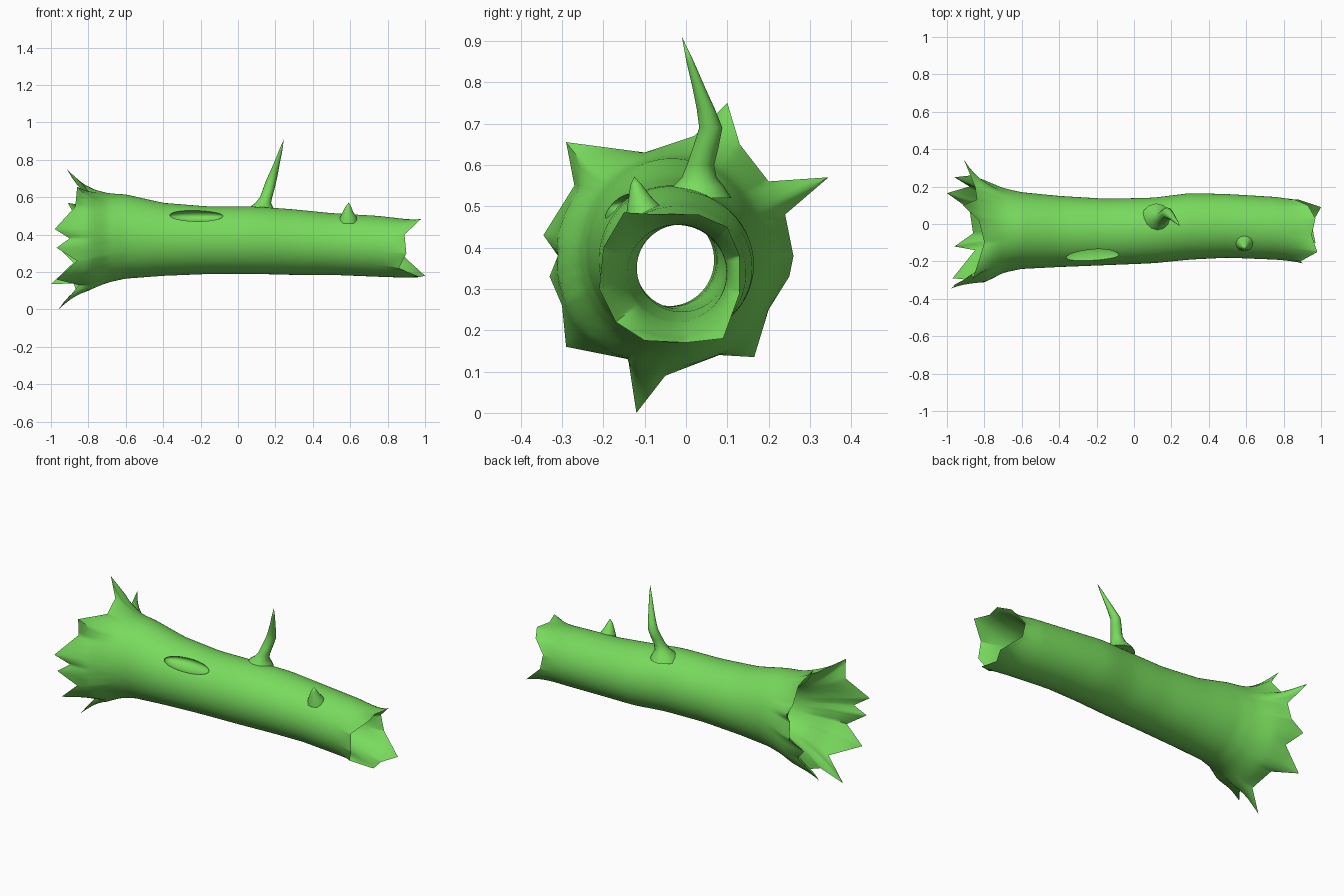
import bpy, bmesh, math
from mathutils import Vector

if "Cube" in bpy.data.objects:
    bpy.data.objects.remove(bpy.data.objects["Cube"])

N = 180  # samples around the trunk

mat = bpy.data.materials.new("green_wood")
mat.diffuse_color = (0.19, 0.71, 0.11, 1)
mat.use_nodes = True
mat.node_tree.nodes["Principled BSDF"].inputs["Base Color"].default_value = mat.diffuse_color

# trunk outline along its length: x, ymin, ymax, zmin, zmax, hollow ratio
STATIONS = [
    (-0.88, -0.31, 0.23, 0.11, 0.635, 0.84), (-0.80, -0.31, 0.22, 0.115, 0.635, 0.78),
    (-0.70, -0.26, 0.19, 0.145, 0.62, 0.70), (-0.60, -0.24, 0.17, 0.165, 0.615, 0.64),
    (-0.40, -0.23, 0.15, 0.18, 0.57, 0.62), (-0.15, -0.22, 0.135, 0.19, 0.55, 0.62),
    (0.10, -0.21, 0.14, 0.19, 0.55, 0.62), (0.30, -0.19, 0.165, 0.185, 0.535, 0.62),
    (0.50, -0.18, 0.16, 0.185, 0.515, 0.64), (0.75, -0.19, 0.145, 0.175, 0.50, 0.72),
    (0.90, -0.20, 0.13, 0.17, 0.485, 0.84)]

# splintered rims as (y, z, x) around the trunk
LEFT = [
    (0.26, 0.38, -0.87), (0.24, 0.48, -0.86), (0.345, 0.57, -0.91), (0.20, 0.56, -0.85),
    (0.13, 0.65, -0.84), (0.10, 0.75, -0.915), (0.02, 0.67, -0.83), (-0.10, 0.63, -0.80),
    (-0.29, 0.655, -0.86), (-0.27, 0.55, -0.87), (-0.345, 0.43, -0.98), (-0.31, 0.38, -0.90),
    (-0.33, 0.33, -0.97), (-0.30, 0.26, -0.86), (-0.29, 0.16, -0.97), (-0.14, 0.13, -0.85),
    (-0.12, 0.00, -0.96), (-0.05, 0.09, -0.86), (0.08, 0.14, -0.88), (0.165, 0.135, -1.0),
    (0.20, 0.25, -0.88), (0.25, 0.33, -0.96)]
RIGHT = [
    (0.09, 0.18, 1.0), (0.13, 0.29, 0.88), (0.13, 0.38, 0.86), (0.10, 0.45, 0.93),
    (0.03, 0.48, 0.97), (-0.06, 0.48, 0.95), (-0.15, 0.485, 0.98), (-0.20, 0.40, 0.89),
    (-0.21, 0.30, 0.90), (-0.17, 0.22, 0.86), (-0.10, 0.175, 0.97), (0.0, 0.17, 0.95)]


def body(x, a, inner):
    """Point on the trunk wall at length x and angle a."""
    xc = min(max(x, STATIONS[0][0]), STATIONS[-1][0])
    for p, q in zip(STATIONS, STATIONS[1:]):
        if xc <= q[0]:
            f = (xc - p[0]) / (q[0] - p[0])
            y0, y1, z0, z1, h = [u + (v - u) * f for u, v in zip(p[1:], q[1:])]
            break
    k = h if inner else 1
    return Vector((x, (y0 + y1) / 2 + math.cos(a) * (y1 - y0) / 2 * k,
                   (z0 + z1) / 2 + math.sin(a) * (z1 - z0) / 2 * k))


def rim(points, cy, cz):
    """Sample a jagged rim evenly by angle."""
    pts = sorted((math.atan2(z - cz, y - cy) % math.tau, Vector((x, y, z))) for y, z, x in points)
    pts = [(pts[-1][0] - math.tau, pts[-1][1])] + pts + [(pts[0][0] + math.tau, pts[0][1])]
    angles = [math.tau * i / N for i in range(N)]
    # move the nearest sample onto every tip so that points stay sharp
    for a, _ in pts[1:-1]:
        angles[round(a / math.tau * N) % N] = a
    out = []
    for a in angles:
        for (a0, p), (a1, q) in zip(pts, pts[1:]):
            if a0 <= a <= a1:
                out.append(p.lerp(q, (a - a0) / max(a1 - a0, 1e-6)))
                break
    return out


def finish(bm, name):
    bmesh.ops.recalc_face_normals(bm, faces=bm.faces)
    me = bpy.data.meshes.new(name)
    bm.to_mesh(me)
    bm.free()
    me.materials.append(mat)
    ob = bpy.data.objects.new(name, me)
    bpy.context.collection.objects.link(ob)
    return ob


def smooth(ob, angle):
    bpy.ops.object.select_all(action='DESELECT')
    bpy.context.view_layer.objects.active = ob
    ob.select_set(True)
    bpy.ops.object.shade_smooth_by_angle(angle=math.radians(angle))


def bridge(bm, r0, r1):
    n = len(r0)
    for i in range(n):
        j = (i + 1) % n
        bm.faces.new((r0[i], r0[j], r1[j], r1[i]))


# hollow trunk: outer skin left to right, then inner skin back again
left, right = rim(LEFT, -0.04, 0.37), rim(RIGHT, -0.035, 0.33)
XL, XR, STEPS = -0.55, 0.7, 14


def ring(edge, x0, t, inner):
    out = []
    for i, e in enumerate(edge):
        p = body(x0 + (e.x - x0) * t, math.tau * i / N, inner)
        q = Vector((p.x, e.y, e.z))
        out.append(p.lerp(q, t ** 4))
    return out


def skin(inner):
    rows = [ring(left, XL, 1 - k / STEPS, inner) for k in range(STEPS)]
    rows += [[body(XL + (XR - XL) * k / 24, math.tau * i / N, inner) for i in range(N)]
             for k in range(25)]
    rows += [ring(right, XR, (k + 1) / STEPS, inner) for k in range(STEPS)]
    return rows


rows = skin(False) + skin(True)[-2:0:-1]
bm = bmesh.new()
rings = [[bm.verts.new(p) for p in row] for row in rows]
for r0, r1 in zip(rings, rings[1:] + rings[:1]):
    bridge(bm, r0, r1)
trunk = finish(bm, "hollow_trunk")

# lens-shaped knot hollow cut into the front
bm = bmesh.new()
bmesh.ops.create_uvsphere(bm, u_segments=32, v_segments=16, radius=1)
bmesh.ops.scale(bm, vec=(0.145, 0.06, 0.033), verts=bm.verts)
bmesh.ops.translate(bm, vec=(-0.225, -0.165, 0.50), verts=bm.verts)
cutter = finish(bm, "knot_cutter")
cutter.hide_render = True
mod = trunk.modifiers.new("knot", 'BOOLEAN')
mod.object, mod.operation, mod.solver = cutter, 'DIFFERENCE', 'EXACT'
bpy.context.view_layer.objects.active = trunk
bpy.ops.object.modifier_apply(modifier=mod.name)
bpy.data.objects.remove(cutter)
smooth(trunk, 50)


def thorn(name, path, sides=12):
    """Tapering twig from (x, y, z, radius) rings ending in a point."""
    bm = bmesh.new()
    rs = [[bm.verts.new((x + r * math.cos(math.tau * i / sides),
                         y + r * math.sin(math.tau * i / sides), z)) for i in range(sides)]
          for x, y, z, r in path[:-1]]
    for r0, r1 in zip(rs, rs[1:]):
        bridge(bm, r0, r1)
    tip = bm.verts.new(path[-1][:3])
    for i in range(sides):
        bm.faces.new((rs[-1][i], rs[-1][(i + 1) % sides], tip))
    bm.faces.new(rs[0])
    smooth(finish(bm, name), 60)


# upright twig and small stub
thorn("branch", [(0.12, 0.03, 0.52, 0.08), (0.125, 0.03, 0.548, 0.062), (0.135, 0.032, 0.57, 0.042),
                 (0.15, 0.035, 0.60, 0.033), (0.163, 0.047, 0.64, 0.031), (0.178, 0.06, 0.69, 0.028),
                 (0.193, 0.048, 0.735, 0.022), (0.21, 0.03, 0.79, 0.015), (0.228, 0.01, 0.85, 0.009),
                 (0.245, -0.01, 0.91, 0)])
thorn("stub", [(0.59, -0.09, 0.46, 0.055), (0.59, -0.1, 0.495, 0.043), (0.588, -0.112, 0.525, 0.026),
               (0.59, -0.12, 0.55, 0.015), (0.592, -0.125, 0.572, 0)])
